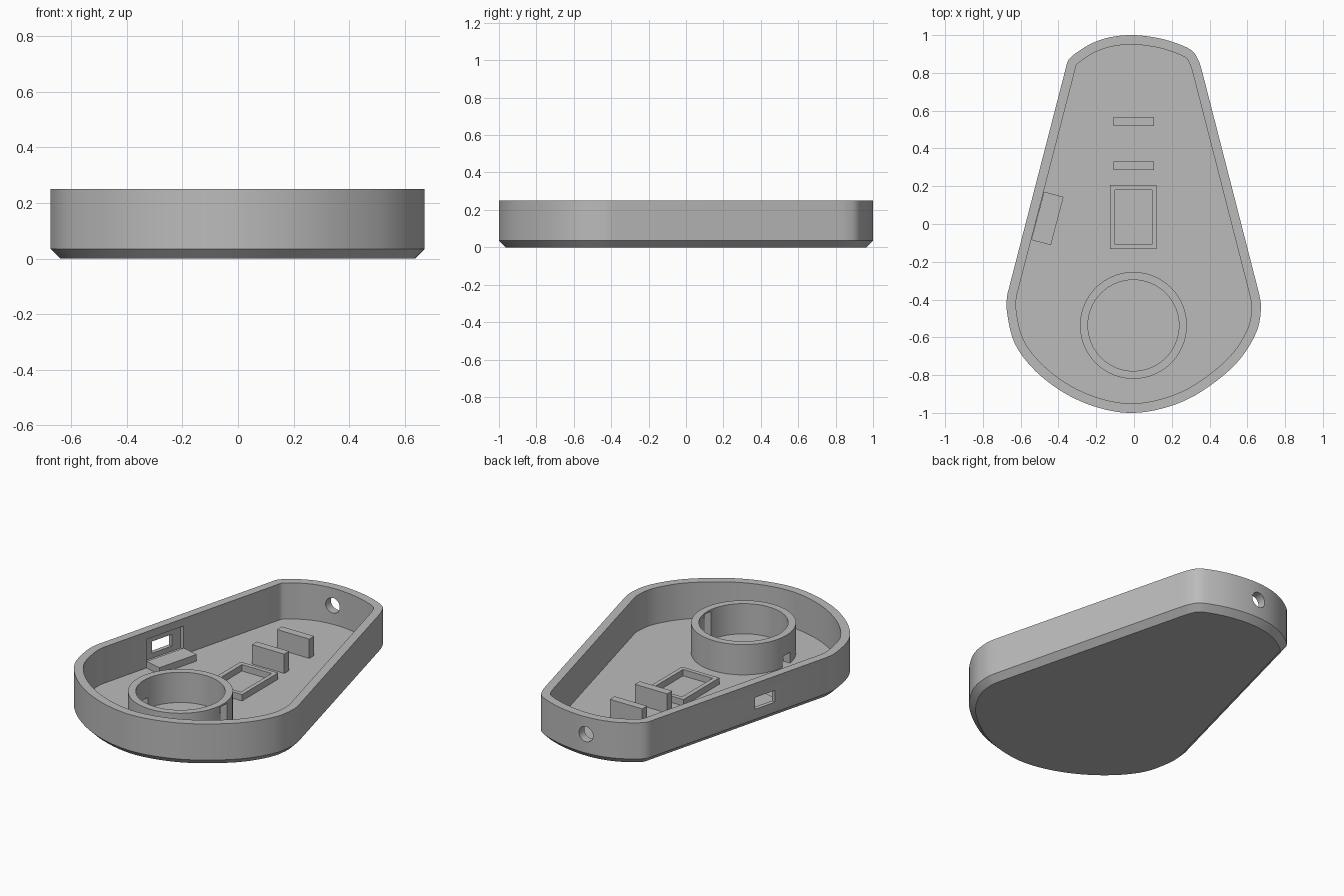
import bpy, bmesh, math
from mathutils import Vector, Matrix

cube = bpy.data.objects.get("Cube")
if cube:
    bpy.data.objects.remove(cube, do_unlink=True)

grey = bpy.data.materials.new("plain grey")
grey.use_nodes = True
COLOUR = (0.5, 0.5, 0.5, 1)
grey.diffuse_color = COLOUR
grey.node_tree.nodes["Principled BSDF"].inputs["Base Color"].default_value = COLOUR

FLOOR, RIM, WALL, CHAMFER = 0.035, 0.25, 0.05, 0.035


def add_object(name, bm):
    bmesh.ops.recalc_face_normals(bm, faces=bm.faces)
    mesh = bpy.data.meshes.new(name)
    bm.to_mesh(mesh)
    bm.free()
    obj = bpy.data.objects.new(name, mesh)
    bpy.context.collection.objects.link(obj)
    mesh.materials.append(grey)
    return obj


def activate(obj):
    bpy.ops.object.select_all(action='DESELECT')
    obj.select_set(True)
    bpy.context.view_layer.objects.active = obj


def box(name, x, y, z, angle=0, centre=(0, 0)):
    """Box spanning three ranges, turned about z and moved to a centre."""
    bm = bmesh.new()
    bmesh.ops.create_cube(bm, size=1)
    for v in bm.verts:
        v.co = [r[0] + (c + 0.5) * (r[1] - r[0]) for r, c in zip((x, y, z), v.co)]
    bm.transform(Matrix.Translation((*centre, 0)) @ Matrix.Rotation(angle, 4, 'Z'))
    return add_object(name, bm)


def cylinder(name, radius, length, matrix):
    bm = bmesh.new()
    bmesh.ops.create_cone(bm, cap_ends=True, segments=64, radius1=radius,
                          radius2=radius, depth=length, matrix=matrix)
    return add_object(name, bm)


def cut(obj, cutter):
    mod = obj.modifiers.new("cut", 'BOOLEAN')
    mod.operation, mod.solver, mod.object = 'DIFFERENCE', 'EXACT', cutter
    activate(obj)
    bpy.ops.object.modifier_apply(modifier=mod.name)
    bpy.data.objects.remove(cutter, do_unlink=True)


def smooth(obj):
    activate(obj)
    bpy.ops.object.shade_smooth_by_angle(angle=math.radians(25))


def spline(points, before, after, steps=5):
    """Smooth curve through points, leaving along the given end neighbours."""
    p = [Vector(q) for q in (before, *points, after)]
    out = []
    for a, b, c, d in zip(p, p[1:], p[2:], p[3:]):
        for i in range(steps):
            t = i / steps
            out.append(0.5 * (2 * b + (c - a) * t + (2 * a - 5 * b + 4 * c - d) * t * t
                              + (3 * b - a - 3 * c + d) * t ** 3))
    return out + [p[-2]]


def inset(loop, amount):
    """Move a counter-clockwise loop inward by an even distance."""
    out = []
    for i, p in enumerate(loop):
        a = (p - loop[i - 1]).normalized()
        b = (loop[(i + 1) % len(loop)] - p).normalized()
        tangent = (a + b).normalized()
        out.append(p + Vector((-tangent.y, tangent.x)) * amount / max(0.7, tangent.dot(a)))
    return out


# Teardrop outline: broad front curve and narrow back curve, joined by straight sides
front_curve = spline([(-.67, -.37), (-.672, -.47), (-.63, -.635), (-.52, -.78), (-.36, -.9),
                      (-.18, -.975), (0, -1), (.19, -.965), (.36, -.885), (.54, -.74),
                      (.645, -.58), (.672, -.45), (.66, -.36)], (-.645, -.27), (.635, -.26))
back_curve = spline([(.36, .81), (.342, .865), (.31, .915), (.243, .95), (.135, .983), (0, 1),
                     (-.12, .99), (-.22, .958), (-.3, .91), (-.347, .868), (-.365, .81)],
                    (.373, .76), (-.38, .75))
outline = front_curve + back_curve

# Tray shell
bm = bmesh.new()
inner = inset(outline, WALL)
rings = [[bm.verts.new((p.x, p.y, z)) for p in loop] for loop, z in (
    (inset(outline, CHAMFER), 0), (outline, CHAMFER), (outline, RIM), (inner, RIM), (inner, FLOOR))]
for low, high in zip(rings, rings[1:]):
    for i in range(len(low)):
        bm.faces.new((low[i - 1], low[i], high[i], high[i - 1]))
bm.faces.new(rings[0])
bm.faces.new(rings[-1])
shell = add_object("tray_shell", bm)

# Openings: round hole at the back, pocket and port through the right wall
cut(shell, cylinder("cord_hole", 0.045, 0.3, Matrix.Translation((-.04, .98, .147))
                    @ Matrix.Rotation(math.pi / 2, 4, 'X')))
tilt = -math.atan2(.262, 1)
wall_spot = (-.51, .043)
cut(shell, box("port_pocket", (-.027, .02), (-.132, .132), (.065, .205), tilt, wall_spot))
cut(shell, box("port_hole", (-.12, .06), (-.07, .07), (.095, .165), tilt, wall_spot))
smooth(shell)

# Shelf below the port
box("port_shelf", (0, .107), (-.132, .132), (FLOOR - .01, .075), tilt, wall_spot)

# Round holder with a tall slot on one side and a low one on the other
ring_at = (-.003, -.537)
holder = cylinder("round_holder", .283, .19, Matrix.Translation((*ring_at, .12)))
cut(holder, cylinder("bore", .241, .4, Matrix.Translation((*ring_at, .12))))
cut(holder, box("tall_slot", (.15, .35), (-.035, .035), (0, .205), 0, ring_at))
cut(holder, box("low_slot", (-.35, -.15), (-.035, .035), (0, .1), 0, ring_at))
smooth(holder)

# Small rectangular frame
frame = box("part_frame", (-.127, .12), (-.133, .206), (FLOOR - .01, .073))
cut(frame, box("frame_opening", (-.1, .095), (-.108, .18), (0, .2)))

# Two upright support plates
for name, y in (("front_support_plate", .285), ("back_support_plate", .52)):
    box(name, (-.108, .105), (y, y + .046), (FLOOR - .01, .15))
